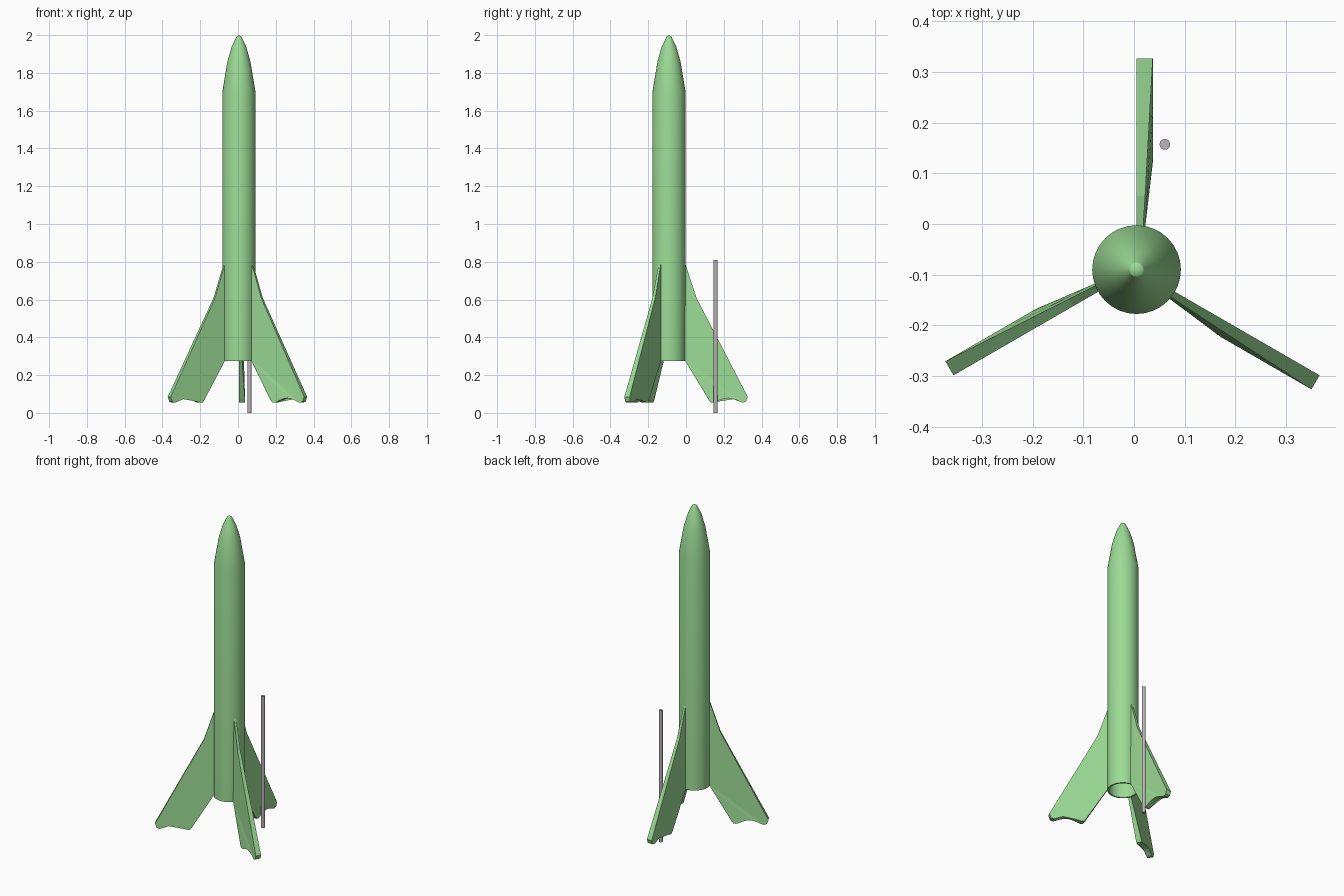
import bpy, bmesh, math
from mathutils import Vector, Matrix

if "Cube" in bpy.data.objects:
    bpy.data.objects.remove(bpy.data.objects["Cube"])

AXIS = Vector((0.005, -0.09, 0))   # rocket axis, offset from the origin


def material(name, rgb):
    m = bpy.data.materials.new(name)
    m.diffuse_color = (*rgb, 1)
    m.use_nodes = True
    m.node_tree.nodes["Principled BSDF"].inputs["Base Color"].default_value = m.diffuse_color
    return m


green = material("light_green", (0.33, 0.71, 0.30))
grey = material("warm_grey", (0.50, 0.46, 0.48))


def finish(name, bm, mat, smooth=None):
    bmesh.ops.recalc_face_normals(bm, faces=bm.faces)
    me = bpy.data.meshes.new(name)
    bm.to_mesh(me)
    bm.free()
    me.materials.append(mat)
    ob = bpy.data.objects.new(name, me)
    bpy.context.collection.objects.link(ob)
    if smooth:
        bpy.ops.object.select_all(action='DESELECT')
        bpy.context.view_layer.objects.active = ob
        ob.select_set(True)
        bpy.ops.object.shade_smooth_by_angle(angle=math.radians(smooth))
    return ob


# Hollow body with pointed nose: outer skin, then back down the inner wall
profile = [(0, 2.0), (0.014, 1.99), (0.038, 1.94), (0.061, 1.86), (0.0875, 1.70),
           (0.0875, 0.275), (0.079, 0.275), (0.079, 1.70), (0, 1.90)]
bm = bmesh.new()
vs = [bm.verts.new((r, 0, z)) for r, z in profile]
es = [bm.edges.new(p) for p in zip(vs, vs[1:])]
bmesh.ops.spin(bm, geom=vs + es, cent=(0, 0, 0), axis=(0, 0, 1),
               angle=2 * math.pi, steps=32, use_duplicate=False)
bmesh.ops.remove_doubles(bm, verts=bm.verts, dist=0.0005)
bmesh.ops.translate(bm, verts=bm.verts, vec=AXIS)
finish("rocket_body", bm, green, 15)

# Fin outline: radius, height, thickness; foot has a scooped sole
outline = [(0.083, 0.80, 0.013), (0.145, 0.61, 0.017), (0.417, 0.085, 0.032),
           (0.408, 0.060, 0.032), (0.392, 0.054, 0.032)]
for i in range(7):
    t = i / 6
    outline.append((0.378 - 0.130 * t, 0.058 + 0.020 * math.sin(math.pi * t), 0.032))
outline += [(0.234, 0.054, 0.032), (0.220, 0.056, 0.032),
            (0.210, 0.070, 0.032), (0.083, 0.280, 0.017)]


def fin(name, angle):
    """Flat on the radial plane, thickening outwards on its clockwise side."""
    bm = bmesh.new()
    flat = [bm.verts.new((r, 0, z)) for r, z, t in outline]
    thick = [bm.verts.new((r, -t, z)) for r, z, t in outline]
    n = len(outline)
    for side in (flat, thick):
        bm.faces.new([side[0], side[1], side[2], side[-1]])
        bm.faces.new(side[2:])
    for i in range(n):
        j = (i + 1) % n
        bm.faces.new((flat[i], flat[j], thick[j], thick[i]))
    bmesh.ops.triangulate(bm, faces=[f for f in bm.faces if len(f.verts) > 4])
    bm.transform(Matrix.Translation(AXIS) @ Matrix.Rotation(math.radians(angle), 4, 'Z'))
    finish(name, bm, green)


for name, angle in (("fin_back", 90), ("fin_left", 210), ("fin_right", 330)):
    fin(name, angle)

# Launch rod standing beside the back fin
bm = bmesh.new()
bmesh.ops.create_cone(bm, cap_ends=True, segments=24, radius1=0.0105, radius2=0.0105,
                      depth=0.81, matrix=Matrix.Translation((0.061, 0.157, 0.405)))
finish("launch_rod", bm, grey, 30)
